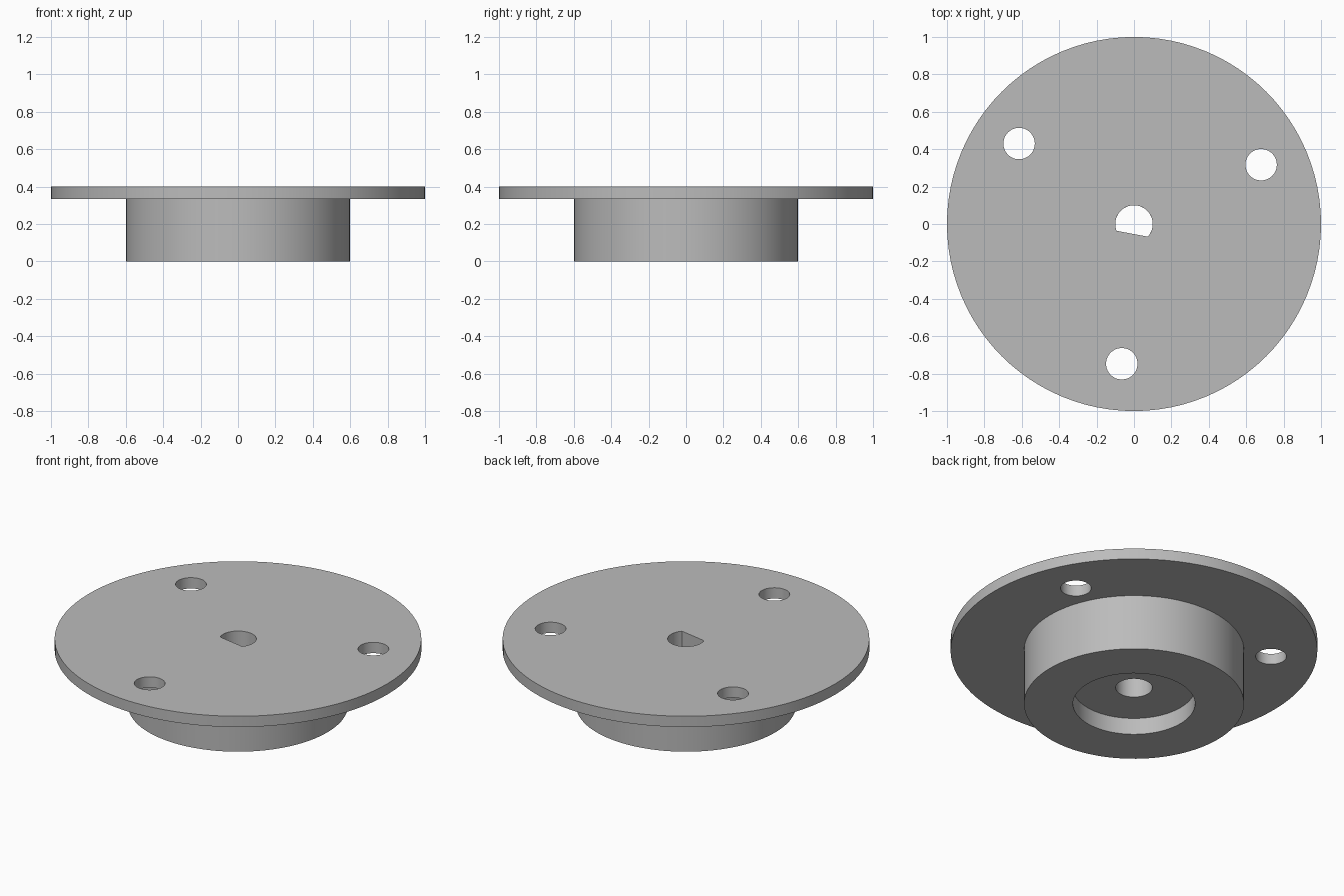
import bpy
import bmesh
from math import cos, sin, pi, radians, acos

if "Cube" in bpy.data.objects:
    bpy.data.objects.remove(bpy.data.objects["Cube"])

SIDES = 96
HEIGHT = 0.4
PLATE_Z = 0.335      # underside of the plate
FLAT_Z = 0.24        # where the shaft hole turns from round to D-shaped

grey = bpy.data.materials.new("plain grey")
grey.use_nodes = True
colour = (0.5, 0.5, 0.5, 1)
grey.diffuse_color = colour
grey.node_tree.nodes["Principled BSDF"].inputs["Base Color"].default_value = colour


def arc(radius, start=0, end=2 * pi, count=SIDES, closed=False):
    """Points along an arc; a closed one includes the end point."""
    steps = count - 1 if closed else count
    return [(radius * cos(start + (end - start) * i / steps),
             radius * sin(start + (end - start) * i / steps)) for i in range(count)]


def prism(name, outline, bottom, top, centre=(0, 0)):
    """Extrude a flat outline between two heights."""
    bm = bmesh.new()
    face = bm.faces.new([bm.verts.new((x + centre[0], y + centre[1], bottom))
                         for x, y in outline])
    moved = bmesh.ops.extrude_face_region(bm, geom=[face])["geom"]
    bmesh.ops.translate(bm, vec=(0, 0, top - bottom),
                        verts=[v for v in moved if isinstance(v, bmesh.types.BMVert)])
    bmesh.ops.recalc_face_normals(bm, faces=bm.faces)
    mesh = bpy.data.meshes.new(name)
    bm.to_mesh(mesh)
    bm.free()
    mesh.materials.append(grey)
    obj = bpy.data.objects.new(name, mesh)
    bpy.context.collection.objects.link(obj)
    return obj


def combine(body, tool, operation):
    """Apply a boolean and discard the helper."""
    bpy.context.view_layer.objects.active = body
    mod = body.modifiers.new(operation.lower(), "BOOLEAN")
    mod.operation, mod.solver, mod.object = operation, "EXACT", tool
    bpy.ops.object.modifier_apply(modifier=mod.name)
    bpy.data.objects.remove(tool)


# Round plate with a thick hub below
flange = prism("flanged_hub", arc(1), PLATE_Z, HEIGHT)
hub = prism("hub", arc(0.6), 0, PLATE_Z + 0.02)
combine(flange, hub, "UNION")

# Three mounting holes through the plate
for k in range(3):
    a = radians(25 + 120 * k)
    hole = prism("hole_cutter", arc(0.084, count=48), 0.2, 0.6,
                 (0.75 * cos(a), 0.75 * sin(a)))
    combine(flange, hole, "DIFFERENCE")

# Shallow recess in the underside of the hub
combine(flange, prism("recess_cutter", arc(0.333), -0.1, 0.1), "DIFFERENCE")

# Shaft hole: round below, D-shaped above
combine(flange, prism("shaft_cutter", arc(0.1, count=48), 0.05, FLAT_Z), "DIFFERENCE")
normal, half = radians(259.4), acos(0.53)
d_outline = arc(0.1, normal + half, normal - half + 2 * pi, 36, closed=True)
combine(flange, prism("flat_cutter", d_outline, FLAT_Z - 0.02, 0.6), "DIFFERENCE")

# Smooth walls with crisp rims
bpy.ops.object.select_all(action="DESELECT")
flange.select_set(True)
bpy.context.view_layer.objects.active = flange
bpy.ops.object.shade_smooth_by_angle(angle=radians(30))
